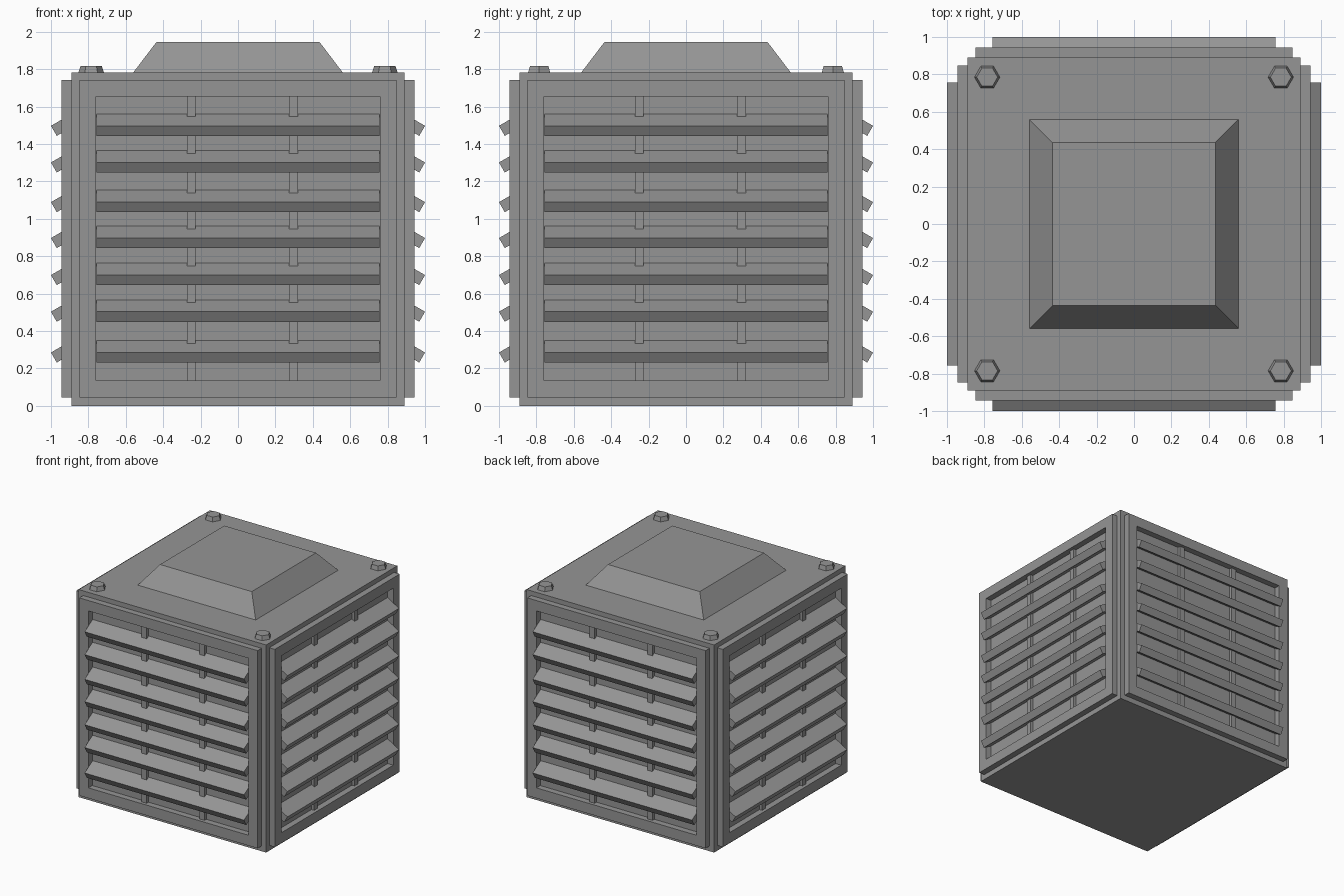
import bpy, bmesh
from math import pi, radians, sin, cos
from mathutils import Matrix

if "Cube" in bpy.data.objects:
    bpy.data.objects.remove(bpy.data.objects["Cube"])

# Dark grey paint shared by all parts
paint = bpy.data.materials.new("dark_grey")
paint.diffuse_color = (0.3, 0.3, 0.3, 1)
paint.use_nodes = True
paint.node_tree.nodes["Principled BSDF"].inputs["Base Color"].default_value = paint.diffuse_color


def make_object(name, bm, rot=0.0):
    bmesh.ops.recalc_face_normals(bm, faces=bm.faces)
    mesh = bpy.data.meshes.new(name)
    bm.to_mesh(mesh)
    bm.free()
    mesh.materials.append(paint)
    ob = bpy.data.objects.new(name, mesh)
    ob.rotation_euler.z = rot
    bpy.context.collection.objects.link(ob)
    return ob


def add_box(bm, x0, x1, y0, y1, z0, z1):
    m = Matrix.Translation(((x0 + x1) / 2, (y0 + y1) / 2, (z0 + z1) / 2))
    m = m @ Matrix.Diagonal((x1 - x0, y1 - y0, z1 - z0, 1))
    bmesh.ops.create_cube(bm, size=1, matrix=m)


def add_prism(bm, profile, x0, x1):
    # Extrudes a (y, z) profile along x
    face = bm.faces.new([bm.verts.new((x0, y, z)) for y, z in profile])
    ext = bmesh.ops.extrude_face_region(bm, geom=[face])["geom"]
    verts = [v for v in ext if isinstance(v, bmesh.types.BMVert)]
    bmesh.ops.translate(bm, verts=verts, vec=(x1 - x0, 0, 0))
    # Close the starting end if the extrusion removed it
    start = [v for v in bm.verts if abs(v.co.x - x0) < 1e-6]
    bmesh.ops.holes_fill(bm, edges=list({e for v in start for e in v.link_edges if e.is_boundary}))


BODY, FRAME, TOP = 0.89, 0.943, 1.782

# Main box
bm = bmesh.new()
add_box(bm, -BODY, BODY, -BODY, BODY, 0, TOP)
make_object("body", bm)

# Raised lid, a truncated pyramid
bm = bmesh.new()
bmesh.ops.create_cone(bm, cap_ends=True, segments=4, radius1=0.56 * 2 ** 0.5,
                      radius2=0.436 * 2 ** 0.5, depth=0.163,
                      matrix=Matrix.Translation((0, 0, TOP + 0.0815)) @ Matrix.Rotation(pi / 4, 4, 'Z'))
make_object("raised_lid", bm)

# Tapered hexagonal bolts, with corners pointing along x
for i, (sx, sy) in enumerate([(1, 1), (-1, 1), (-1, -1), (1, -1)]):
    bm = bmesh.new()
    bmesh.ops.create_cone(bm, cap_ends=True, segments=6, radius1=0.068, radius2=0.056, depth=0.036)
    bmesh.ops.rotate(bm, verts=bm.verts, matrix=Matrix.Rotation(pi / 6, 3, 'Z'))
    make_object(f"bolt_{i}", bm).location = (sx * 0.785, sy * 0.785, TOP + 0.018)

# Heights of the outer top corner of each slat
SLATS = [1.497, 1.301, 1.089, 0.897, 0.699, 0.503, 0.285]
A, T, L = radians(30), 0.062, 0.142

for k, side in enumerate(("front", "right", "back", "left")):
    rot = k * pi / 2

    # Vent frame: rectangular ring standing proud of the body
    bm = bmesh.new()
    rings = []
    for y in (-FRAME, -BODY):
        for w, za, zb in ((0.847, 0.045, 1.742), (0.76, 0.134, 1.653)):
            rings.append([bm.verts.new((x, y, z)) for x, z in
                          ((-w, za), (w, za), (w, zb), (-w, zb))])
    for a, b in ((0, 1), (1, 3), (3, 2), (2, 0)):
        for i in range(4):
            j = (i + 1) % 4
            bm.faces.new((rings[a][i], rings[a][j], rings[b][j], rings[b][i]))
    make_object(f"{side}_vent_frame", bm, rot)

    # Upright bars behind the slats
    bm = bmesh.new()
    for x in (-0.25, 0.298):
        add_box(bm, x - 0.024, x + 0.024, -0.915, -BODY, 0.134, 1.653)
    make_object(f"{side}_vent_bars", bm, rot)

    # Sloping slats
    bm = bmesh.new()
    for z in SLATS:
        dy, dz = L * cos(A), L * sin(A)
        ty, tz = T * sin(A), -T * cos(A)
        add_prism(bm, [(-1, z), (-1 + dy, z + dz), (-1 + dy + ty, z + dz + tz),
                       (-1 + ty, z + tz)], -0.757, 0.757)
    make_object(f"{side}_vent_slats", bm, rot)
